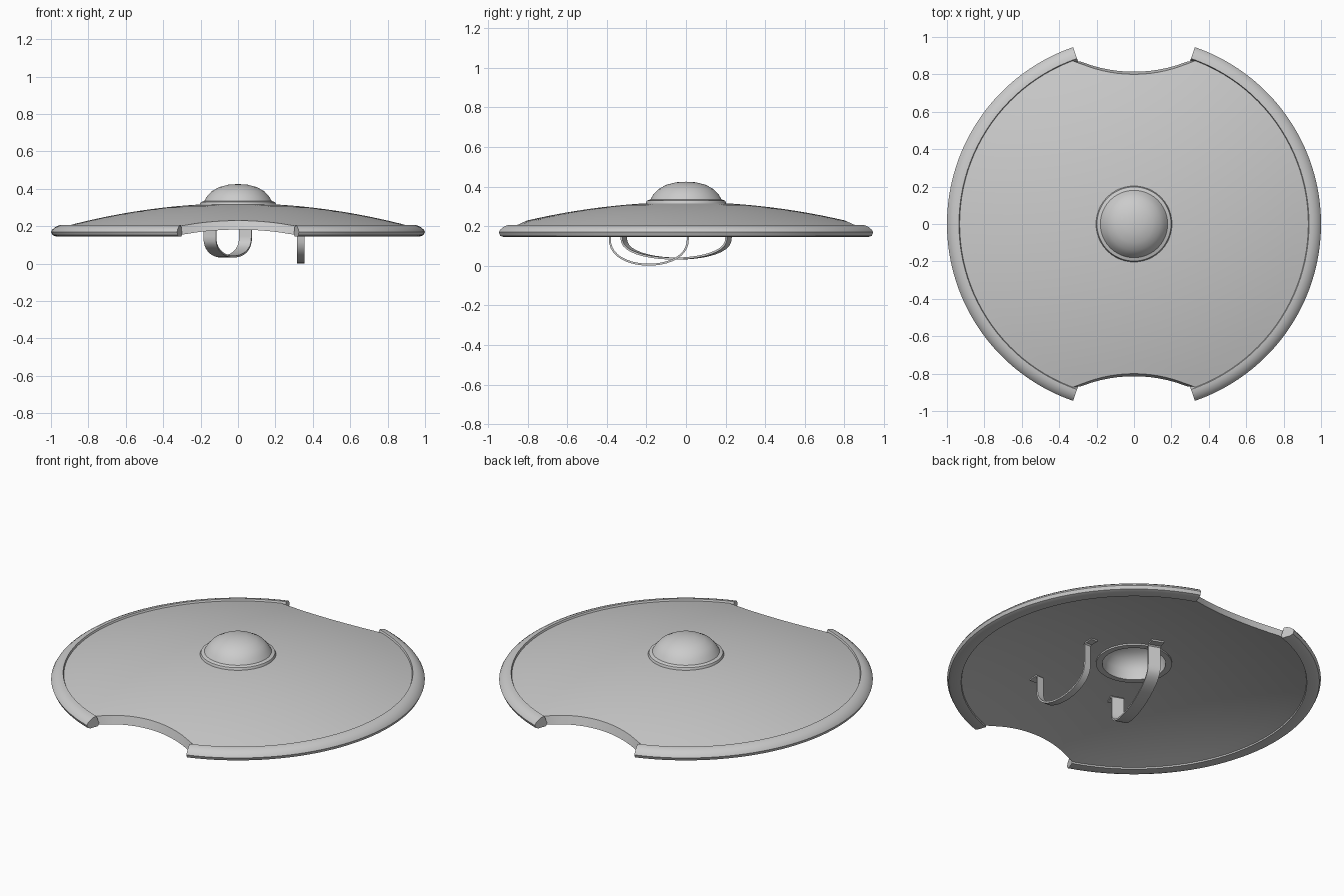
import bpy, bmesh
from math import sin, cos, radians, sqrt
from mathutils import Vector

if "Cube" in bpy.data.objects:
    bpy.data.objects.remove(bpy.data.objects["Cube"])

GREY = bpy.data.materials.new("plain grey")
GREY.use_nodes = True
COLOUR = (0.6, 0.6, 0.6, 1)
GREY.diffuse_color = COLOUR
GREY.node_tree.nodes["Principled BSDF"].inputs["Base Color"].default_value = COLOUR


def finish(name, bm, angle=35):
    bmesh.ops.remove_doubles(bm, verts=bm.verts, dist=0.0005)
    bmesh.ops.recalc_face_normals(bm, faces=bm.faces)
    mesh = bpy.data.meshes.new(name)
    bm.to_mesh(mesh)
    bm.free()
    mesh.materials.append(GREY)
    obj = bpy.data.objects.new(name, mesh)
    bpy.context.collection.objects.link(obj)
    bpy.ops.object.select_all(action="DESELECT")
    obj.select_set(True)
    bpy.context.view_layer.objects.active = obj
    bpy.ops.object.shade_smooth_by_angle(angle=radians(angle))
    return obj


def skin(name, sections, loop=False, angle=35):
    """Join closed cross-sections into a solid; loop joins last to first."""
    bm = bmesh.new()
    rows = [[bm.verts.new(p) for p in s] for s in sections]
    n = len(rows[0])
    for i in range(len(rows) if loop else len(rows) - 1):
        a, b = rows[i], rows[(i + 1) % len(rows)]
        for j in range(n):
            k = (j + 1) % n
            bm.faces.new((a[j], a[k], b[k], b[j]))
    if not loop:
        bm.faces.new(rows[0])
        bm.faces.new(rows[-1])
    return finish(name, bm, angle)


def turned(profile, deg):
    c, s = cos(radians(deg)), sin(radians(deg))
    return [(r * c, r * s, z) for r, z in profile]


# Domed disc with a circular bite at the front and the back
EDGE, THICK, HOLE, RINGS = 0.938, 0.045, 0.175, 10


def dome(r):
    return 0.322 - 0.144 * r * r


def reach(deg):
    s = abs(sin(radians(deg)))
    d = 0.74 ** 2 - 1.54 ** 2 * (1 - s * s)
    return min(EDGE, 1.54 * s - sqrt(d)) if d > 0 and s > 0.8 else EDGE


def disc_section(deg):
    outer = reach(deg)
    low = min(EDGE, outer + 0.014)
    radii = lambda end: [HOLE + (end - HOLE) * i / RINGS for i in range(RINGS + 1)]
    top = [(r, dome(r)) for r in radii(outer)]
    under = [(r, dome(r) - THICK) for r in reversed(radii(low))]
    return turned(top + under, deg)


skin("shield_disc", [disc_section(d) for d in range(0, 360, 3)], loop=True)

# Raised rim in two arcs, open at the bites
rim = [(0.936, 0.207), (0.955, 0.205), (0.975, 0.196), (0.993, 0.182), (1.0, 0.17),
       (0.992, 0.152), (0.975, 0.146), (0.925, 0.146), (0.92, 0.165)]
for name, mid in (("left_rim", 0), ("right_rim", 180)):
    skin(name, [turned(rim, mid - 71 + 142 * i / 48) for i in range(49)])

# Hollow central boss with a flange
boss = [(0, 0.425), (0.05, 0.422), (0.1, 0.409), (0.14, 0.387), (0.165, 0.36),
        (0.18, 0.335), (0.198, 0.329), (0.203, 0.318), (0.203, 0.262), (0.17, 0.262),
        (0.165, 0.32), (0.14, 0.365), (0.1, 0.39), (0.05, 0.405), (0, 0.408)]
skin("center_boss", [turned(boss, d) for d in range(0, 360, 6)], loop=True)


# Ribbon straps hanging under the disc, with feet turned outward
def strap(name, start, end, width, drop, thick=0.01):
    a, b = Vector((*start, 0)), Vector((*end, 0))
    span = (b - a).length
    along = (b - a).normalized()
    side = Vector((-along.y, along.x, 0)) * width / 2

    def foot(base, sign):
        pts = []
        for out in (0.06, 0.012, 0):
            p = base + along * sign * out
            p.z = dome(p.length) - THICK - (0.004 if out else 0.015)
            pts.append(p)
        return pts

    path = foot(a, -1)
    for t in range(0, 21):
        ang = radians(180 * t / 20)
        # flattened arch, steep at the legs
        u = 0.5 - 0.5 * cos(ang)
        p = a + along * span * u
        p.z = 0.145 - (0.145 - drop) * sin(ang) ** 0.8
        path.append(p)
    path += reversed(foot(b, 1))

    sections = []
    for i, p in enumerate(path):
        tan = (path[min(i + 1, len(path) - 1)] - path[max(i - 1, 0)]).normalized()
        n = tan.cross(side.normalized()) * thick / 2
        sections.append([p + side + n, p - side + n, p - side - n, p + side - n])
    skin(name, sections, angle=40)


strap("hand_strap", (0.335, -0.385), (0.335, 0.01), 0.04, 0.006)
strap("arm_strap", (-0.15, -0.315), (0.04, 0.215), 0.07, 0.037)
